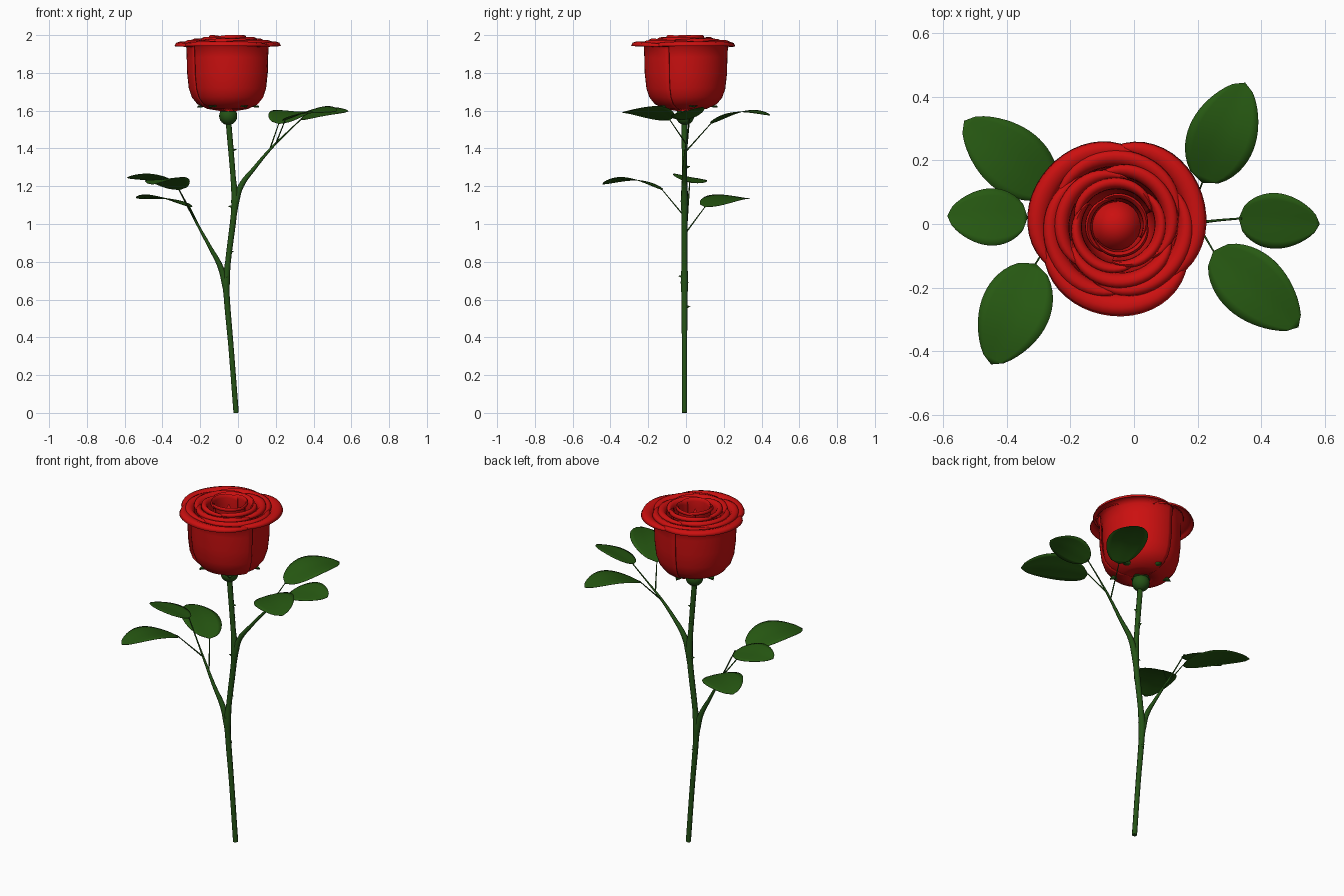
import bpy, bmesh, math
from mathutils import Vector

if "Cube" in bpy.data.objects:
    bpy.data.objects.remove(bpy.data.objects["Cube"])


def material(name, rgb):
    m = bpy.data.materials.new(name)
    m.use_nodes = True
    m.diffuse_color = (*rgb, 1)
    m.node_tree.nodes["Principled BSDF"].inputs["Base Color"].default_value = (*rgb, 1)
    return m


RED = material("petal red", (0.6, 0.005, 0.005))
LEAF = material("leaf green", (0.02, 0.1, 0.006))
STEM = material("stem green", (0.018, 0.085, 0.008))
CX, CY = -0.052, -0.005  # flower axis


def select(ob):
    bpy.ops.object.select_all(action="DESELECT")
    ob.select_set(True)
    bpy.context.view_layer.objects.active = ob


def finish(ob, mat, angle=60):
    ob.data.materials.clear()
    ob.data.materials.append(mat)
    select(ob)
    bpy.ops.object.shade_smooth_by_angle(angle=math.radians(angle))


def sheet(name, point, nu, nv, mat, thick):
    """Thin surface from point(u, v), u in -1..1 across and v in 0..1 along."""
    bm = bmesh.new()
    grid = [[bm.verts.new(point(2 * i / nu - 1, j / nv)) for i in range(nu + 1)]
            for j in range(nv + 1)]
    for a, b in zip(grid, grid[1:]):
        for i in range(nu):
            bm.faces.new((a[i], a[i + 1], b[i + 1], b[i]))
    bmesh.ops.remove_doubles(bm, verts=bm.verts, dist=0.0001)
    me = bpy.data.meshes.new(name)
    bm.to_mesh(me)
    bm.free()
    ob = bpy.data.objects.new(name, me)
    bpy.context.collection.objects.link(ob)
    mod = ob.modifiers.new("thickness", "SOLIDIFY")
    mod.thickness = thick
    mod.offset = 0
    finish(ob, mat)
    return ob


def tube(name, pts):
    """Tapered round stalk through (x, y, z, radius) points."""
    cu = bpy.data.curves.new(name, "CURVE")
    cu.dimensions = "3D"
    cu.bevel_depth = 1
    cu.bevel_resolution = 2
    cu.resolution_u = 6
    cu.use_fill_caps = True
    sp = cu.splines.new("BEZIER")
    sp.bezier_points.add(len(pts) - 1)
    for bp, (x, y, z, r) in zip(sp.bezier_points, pts):
        bp.co = (x, y, z)
        bp.radius = r
        bp.handle_left_type = bp.handle_right_type = "AUTO"
    ob = bpy.data.objects.new(name, cu)
    bpy.context.collection.objects.link(ob)
    select(ob)
    bpy.ops.object.convert(target="MESH")
    finish(bpy.context.object, STEM)


# Petals: cupped body profile, then a lip rolling outwards
CUP = [(0.2, 0), (0.5, 0.03), (0.74, 0.1), (0.87, 0.2), (0.94, 0.33),
       (0.98, 0.55), (0.99, 0.78), (1.0, 0.93)]
LIP = [(0.25, 0.7), (0.6, 1.0), (0.88, 0.75), (1.0, 0.1)]


def petal(name, centre, half, radius, z0, z1, flare):
    rows = len(CUP) + len(LIP) - 1

    def point(u, v):
        k = round(v * rows)
        edge = max(0, 1 - abs(u) ** 3)
        top = z1 - 0.02 * (1 - edge)
        if k < len(CUP):
            r, z = CUP[k][0] * radius, z0 + CUP[k][1] * (top - z0)
        else:
            a, b = LIP[k - len(CUP)]
            r = radius + flare * a * (0.15 + 0.85 * edge)
            z = top - 0.07 * (top - z0) * (1 - b) * (0.4 + 0.6 * edge)
        r *= 1 + 0.05 * u
        t = math.radians(centre + half * u)
        return (CX + r * math.cos(t), CY + r * math.sin(t), z)

    sheet(name, point, 24, rows, RED, 0.003)


LAYERS = [  # first angle, radius, base z, top z, lip width
    (140, 0.215, 1.6, 1.965, 0.068),
    (80, 0.187, 1.63, 1.972, 0.05),
    (35, 0.152, 1.66, 1.98, 0.045),
    (100, 0.118, 1.7, 1.988, 0.033),
    (50, 0.085, 1.74, 1.999, 0.015),
]
for n, (start, radius, z0, z1, flare) in enumerate(LAYERS):
    for i in range(3):
        petal(f"petal_{n + 1}_{i + 1}", start + 120 * i, 78, radius, z0, z1, flare)

# Closed bud in the middle
bpy.ops.mesh.primitive_cone_add(vertices=24, radius1=0.078, radius2=0, depth=0.16,
                                location=(CX - 0.005, CY, 1.9))
bpy.context.object.name = "centre_bud"
finish(bpy.context.object, RED)

# Hip below the flower
bpy.ops.mesh.primitive_uv_sphere_add(segments=20, ring_count=12, radius=0.048,
                                     location=(CX, CY, 1.572))
bpy.context.object.name = "hip"
finish(bpy.context.object, STEM)


# Sepals under the cup
def sepal(i):
    t = math.radians(72 * i + 18)
    out = Vector((math.cos(t), math.sin(t), 0))
    side = Vector((-out.y, out.x, 0))

    def point(u, v):
        w = 0.045 * (1 - v) ** 0.7 * (0.6 + 1.2 * v)
        z = 1.59 + 0.03 * math.sin(v * math.pi * 0.65) + 0.008 * u * u
        return Vector((CX, CY, z)) + out * (0.025 + 0.145 * v) + side * u * w

    sheet(f"sepal_{i + 1}", point, 4, 8, STEM, 0.003)


for i in range(5):
    sepal(i)

# Main stem and side branches
Y = -0.008
tube("stem", [(-0.01, Y, 0, 0.014), (-0.037, Y, 0.35, 0.014), (-0.06, Y, 0.62, 0.016),
              (-0.063, Y, 0.69, 0.02), (-0.053, Y, 0.8, 0.015), (-0.022, Y, 1.05, 0.016),
              (-0.016, Y, 1.12, 0.02), (-0.025, Y, 1.24, 0.014), (CX, Y, 1.56, 0.015)])
tube("upper_branch", [(-0.016, Y, 1.1, 0.018), (0.015, Y, 1.2, 0.015),
                      (0.09, Y, 1.3, 0.01), (0.17, 0, 1.395, 0.007),
                      (0.25, 0.01, 1.475, 0.004), (0.34, 0.018, 1.56, 0.003)])
tube("lower_branch", [(-0.065, Y, 0.67, 0.018), (-0.092, Y, 0.77, 0.015),
                      (-0.15, Y, 0.88, 0.01), (-0.205, 0, 0.98, 0.007),
                      (-0.265, 0.01, 1.09, 0.004), (-0.335, 0.02, 1.225, 0.003)])


# Leaves: blunt ovals, folded at the midrib and arched along their length
def leaf(name, base, tip, width, arch, roll):
    a, b = Vector(base), Vector(tip)
    d = b - a
    side = Vector((-d.y, d.x, 0)).normalized()
    side.z = roll

    def point(u, v):
        w = width / 2 * math.sin(math.pi * v ** 0.85) ** 0.6 if 0 < v < 1 else 0
        p = a + d * v + side * u * w
        p.z += arch * math.sin(math.pi * v) + 0.06 * (abs(u) - 0.5 * u * u) * w
        return p

    sheet(name, point, 8, 18, LEAF, 0.002)


LEAVES = [  # name, stalk start, base, tip, width, arch, roll
    ("upper_back", (0.165, 0, 1.385), (0.215, 0.13, 1.53), (0.35, 0.445, 1.575), 0.215, 0.04, 0.05),
    ("upper_side", None, (0.33, 0.018, 1.555), (0.585, 0, 1.597), 0.175, 0.015, 0.25),
    ("upper_front", (0.2, 0, 1.425), (0.25, -0.085, 1.55), (0.518, -0.325, 1.595), 0.21, 0.025, 0.2),
    ("lower_back", (-0.19, 0, 0.955), (-0.255, 0.1, 1.09), (-0.535, 0.325, 1.135), 0.21, 0.025, 0.12),
    ("lower_side", None, (-0.335, 0.02, 1.22), (-0.588, 0.025, 1.245), 0.18, 0.012, 0.2),
    ("lower_front", (-0.23, 0, 1.03), (-0.31, -0.125, 1.18), (-0.45, -0.442, 1.21), 0.22, 0.04, 0.08),
]
for name, start, base, tip, width, arch, roll in LEAVES:
    leaf(name + "_leaf", base, tip, width, arch, roll)
    if start:
        tube(name + "_stalk", [(*start, 0.004), (*base, 0.0025)])

# Thorns: x, z and the direction they point in
for i, (x, z, deg) in enumerate([(-0.055, 0.56, 90), (-0.055, 0.85, 0), (-0.038, 1.39, 0),
                                 (-0.06, 0.72, -90), (-0.02, 1.09, 180), (-0.033, 1.3, 90)]):
    t = math.radians(deg)
    out = Vector((math.cos(t), math.sin(t), 0.15))
    bpy.ops.mesh.primitive_cone_add(vertices=8, radius1=0.009, radius2=0, depth=0.026,
                                    location=Vector((x, Y, z)) + out * 0.021)
    ob = bpy.context.object
    ob.name = f"thorn_{i + 1}"
    ob.rotation_euler = out.to_track_quat("Z", "Y").to_euler()
    finish(ob, STEM)
